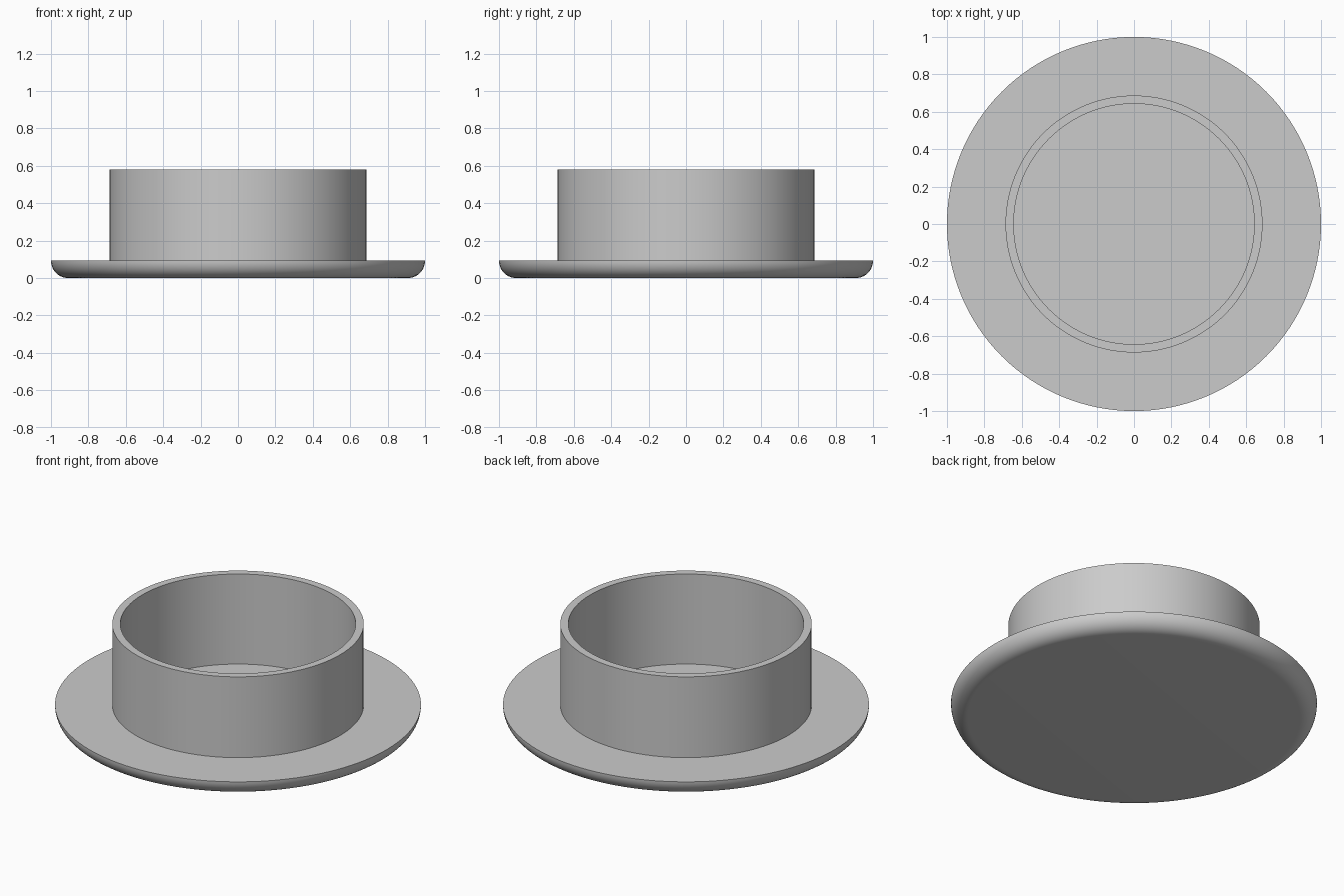
import bpy
import bmesh
from math import cos, sin, pi, radians
from mathutils import Vector

SEGMENTS = 128
FLANGE_R, FLANGE_TOP = 1.0, 0.093
WALL_R, BORE_R = 0.687, 0.643
RIM_Z, FLOOR_Z = 0.58, 0.037

cube = bpy.data.objects.get("Cube")
if cube:
    bpy.data.objects.remove(cube, do_unlink=True)

# Plain grey material
grey = bpy.data.materials.new("grey")
grey.use_nodes = True
colour = (0.6, 0.6, 0.6, 1)
grey.diffuse_color = colour
grey.node_tree.nodes["Principled BSDF"].inputs["Base Color"].default_value = colour


def lathe(name, profile):
    """Revolve an (r, z) profile about the z axis into a closed solid."""
    bm = bmesh.new()
    verts = [bm.verts.new((r, 0, z)) for r, z in profile]
    edges = [bm.edges.new(pair) for pair in zip(verts, verts[1:])]
    bmesh.ops.spin(bm, geom=verts + edges, cent=Vector(), axis=Vector((0, 0, 1)),
                   angle=2 * pi, steps=SEGMENTS, use_duplicate=False)
    bmesh.ops.remove_doubles(bm, verts=bm.verts, dist=1e-4)
    bmesh.ops.recalc_face_normals(bm, faces=bm.faces)
    mesh = bpy.data.meshes.new(name)
    bm.to_mesh(mesh)
    bm.free()
    mesh.materials.append(grey)
    obj = bpy.data.objects.new(name, mesh)
    bpy.context.collection.objects.link(obj)
    bpy.ops.object.select_all(action="DESELECT")
    obj.select_set(True)
    bpy.context.view_layer.objects.active = obj
    bpy.ops.object.shade_smooth_by_angle(angle=radians(30))
    return obj


# Rounded underside: quarter circle from the flat base to the flange lip
steps = 12
round_edge = [(FLANGE_R - FLANGE_TOP + FLANGE_TOP * sin(a), FLANGE_TOP * (1 - cos(a)))
              for a in (i * pi / 2 / steps for i in range(steps + 1))]

# Flange, tubular wall and recessed floor in one continuous profile
lathe("flanged_cup", [(0, 0)] + round_edge + [
    (WALL_R, FLANGE_TOP), (WALL_R, RIM_Z),
    (BORE_R, RIM_Z), (BORE_R, FLOOR_Z), (0, FLOOR_Z)])
